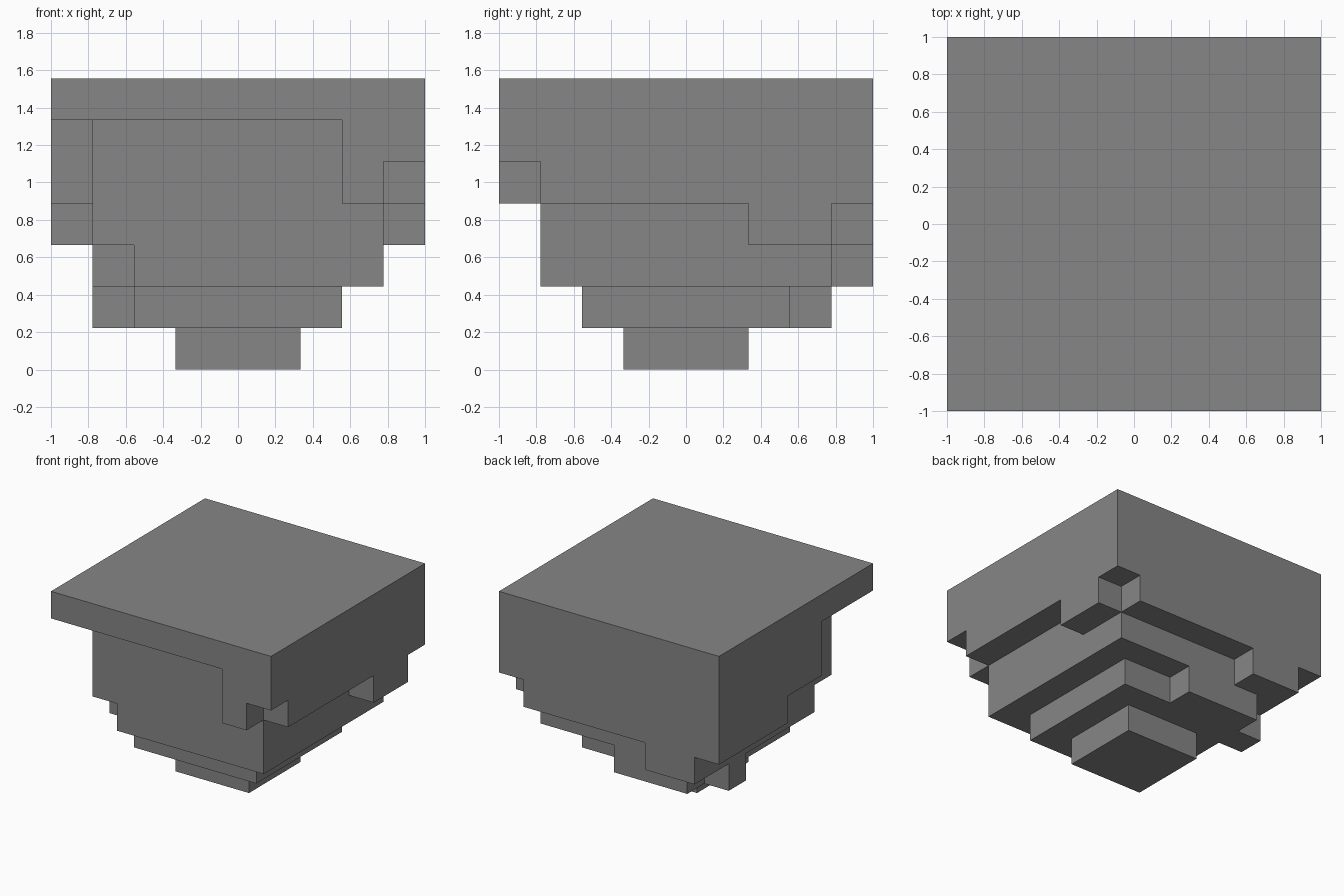
import bpy
import bmesh
from mathutils import Vector

cube = bpy.data.objects.get("Cube")
if cube:
    bpy.data.objects.remove(cube, do_unlink=True)

GRID = 9
CELL = 2 / GRID

# Blocks of cells per layer, bottom to top: (x first, x last, y first, y last)
LAYERS = [
    [(3, 5, 3, 5)],                                          # foot
    [(2, 6, 2, 6), (2, 4, 7, 7), (1, 1, 6, 6)],              # lower step
    [(2, 7, 1, 7), (1, 1, 2, 7), (1, 2, 8, 8)],              # middle step
    [(1, 7, 1, 8), (0, 0, 5, 8), (8, 8, 6, 7)],              # upper step
    [(1, 8, 1, 8), (0, 0, 3, 8), (7, 7, 0, 0)],              # body
    [(1, 8, 1, 8), (0, 0, 3, 8), (7, 8, 0, 0)],              # body under the rim
    [(0, 8, 0, 8)],                                          # top slab
]

cells = {
    (x, y, z)
    for z, blocks in enumerate(LAYERS)
    for x0, x1, y0, y1 in blocks
    for x in range(x0, x1 + 1)
    for y in range(y0, y1 + 1)
}

# Stone material
stone = bpy.data.materials.new("grey_stone")
stone.use_nodes = True
colour = (0.24, 0.24, 0.24, 1)
stone.diffuse_color = colour
bsdf = next(n for n in stone.node_tree.nodes if n.type == 'BSDF_PRINCIPLED')
bsdf.inputs["Base Color"].default_value = colour

# Outer skin of the stepped block: one quad per exposed cell side
bm = bmesh.new()
corners = {}


def corner(point):
    key = tuple(round(c) for c in point)
    if key not in corners:
        x, y, z = key
        corners[key] = bm.verts.new((x * CELL - 1, y * CELL - 1, z * CELL))
    return corners[key]


for cell in sorted(cells):
    for axis in range(3):
        u, v = Vector(), Vector()
        u[(axis + 1) % 3] = 1
        v[(axis + 2) % 3] = 1
        for side in (0, 1):
            neighbour = list(cell)
            neighbour[axis] += 2 * side - 1
            if tuple(neighbour) in cells:
                continue
            base = Vector(cell)
            base[axis] += side
            loop = [base, base + u, base + u + v, base + v]
            if not side:
                loop.reverse()
            bm.faces.new([corner(p) for p in loop])

# Merge coplanar quads into large flat faces
bmesh.ops.dissolve_limit(bm, angle_limit=0.01, verts=bm.verts[:], edges=bm.edges[:])

mesh = bpy.data.meshes.new("stepped_block")
bm.to_mesh(mesh)
bm.free()
mesh.materials.append(stone)
block = bpy.data.objects.new("stepped_block", mesh)
bpy.context.scene.collection.objects.link(block)
